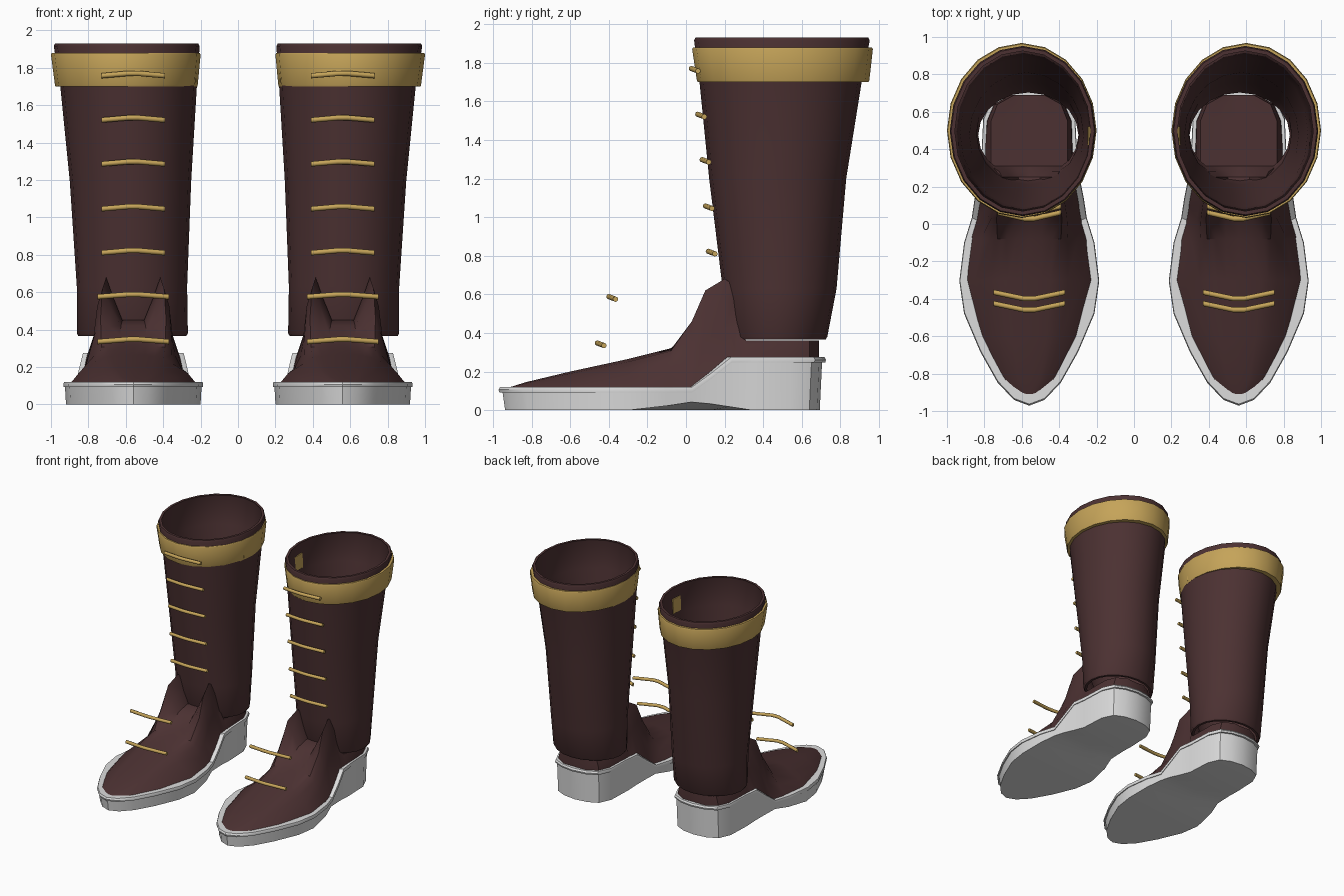
import bpy, bmesh, math

cube = bpy.data.objects.get("Cube")
if cube:
    bpy.data.objects.remove(cube, do_unlink=True)


def material(name, rgb):
    m = bpy.data.materials.new(name)
    m.use_nodes = True
    m.diffuse_color = (*rgb, 1)
    bsdf = m.node_tree.nodes["Principled BSDF"]
    bsdf.inputs["Base Color"].default_value = (*rgb, 1)
    bsdf.inputs["Roughness"].default_value = 0.7
    return m


LEATHER = material("dark brown leather", (0.072, 0.031, 0.032))
GOLD = material("gold trim", (0.56, 0.37, 0.1))
SOLE = material("light grey sole", (0.72, 0.72, 0.72))


def loft(name, rings, mat, side, ring_closed=True, caps=False, angle=40):
    """Skin a list of equal-length point rings; side = -1 mirrors across x."""
    bm = bmesh.new()
    rows = [[bm.verts.new((side * x, y, z)) for x, y, z in r] for r in rings]
    n = len(rows[0])
    for a, b in zip(rows, rows[1:]):
        for i in range(n if ring_closed else n - 1):
            j = (i + 1) % n
            bm.faces.new((a[i], a[j], b[j], b[i]))
    if caps:
        bm.faces.new(rows[0])
        bm.faces.new(rows[-1])
    bmesh.ops.remove_doubles(bm, verts=bm.verts, dist=0.0005)
    bmesh.ops.recalc_face_normals(bm, faces=bm.faces)
    mesh = bpy.data.meshes.new(name)
    bm.to_mesh(mesh)
    bm.free()
    mesh.materials.append(mat)
    ob = bpy.data.objects.new(("left_" if side > 0 else "right_") + name, mesh)
    bpy.context.collection.objects.link(ob)
    bpy.ops.object.select_all(action='DESELECT')
    ob.select_set(True)
    bpy.context.view_layer.objects.active = ob
    bpy.ops.object.shade_smooth_by_angle(angle=math.radians(angle))
    return ob


def ellipse(z, cx, cy, rx, ry, n=20):
    return [(cx + rx * math.cos(math.tau * i / n),
             cy + ry * math.sin(math.tau * i / n), z) for i in range(n)]


def lerp_table(table, t):
    if t <= table[0][0]:
        return table[0][1]
    for (a, u), (b, v) in zip(table, table[1:]):
        if t <= b:
            return u + (v - u) * (t - a) / (b - a)
    return table[-1][1]


FOOT_X = 0.56
# Half outline of the foot: y, half width
OUTLINE = [(-.95, 0), (-.92, .08), (-.83, .165), (-.67, .255), (-.47, .34),
           (-.3, .365), (-.1, .34), (.03, .30), (.13, .285), (.23, .265),
           (.34, .25), (.55, .24), (.65, .195), (.69, .11), (.705, 0)]


def sole_top(y):
    return lerp_table([(.04, .12), (.23, .275)], y)


def sole_ring(scale, height, flatten=1):
    loop = OUTLINE + [(y, -w) for y, w in OUTLINE[-2:0:-1]]
    return [(FOOT_X + w * scale * flatten, (y + .1) * scale - .1, height(y))
            for y, w in loop]


def make_sole(side):
    arch = lambda y: .045 * max(0, 1 - abs(y - .05) / .3)
    under_welt = lambda y: sole_top(y) - .028
    rings = [sole_ring(.985, lambda y: 0, 0), sole_ring(.985, arch),
             sole_ring(1, under_welt), sole_ring(1.02, under_welt),
             sole_ring(1.025, lambda y: sole_top(y) - .014),
             sole_ring(1.015, sole_top), sole_ring(.95, sole_top),
             sole_ring(.95, sole_top, 0)]
    loft("sole", rings, SOLE, side, angle=35)


# Upper stations: y, flap x, flap z, middle z, bulge of the side wall
UPPER = [(-.91, .03, .118, .12, .7), (-.83, .08, .14, .145, .7),
         (-.6, .13, .19, .2, .7), (-.3, .16, .25, .265, .7),
         (-.08, .17, .305, .32, .6), (.03, .175, .46, .37, .45),
         (.1, .165, .62, .42, .42), (.2, .145, .68, .45, .4),
         (.25, .145, .65, .44, .4), (.28, .16, .52, .4, .45),
         (.31, .205, .36, .355, .7), (.55, .205, .36, .355, .8),
         (.64, .17, .36, .355, .8), (.69, .08, .36, .355, .8)]


def make_upper(side):
    rings = []
    for y, fx, fz, mz, bulge in UPPER:
        w = max(lerp_table(OUTLINE, y) * .95, fx + .005)
        base = sole_top(y) - .02
        half = [(w, base),
                (fx + (w - fx) * bulge, base + (fz - base) * .45),
                (fx + (w - fx) * .25, base + (fz - base) * .8),
                (fx, fz), (fx * .72, mz + (fz - mz) * .5), (fx * .4, mz)]
        full = half + [(0, mz)] + [(-x, z) for x, z in reversed(half)]
        rings.append([(FOOT_X + x, y, z) for x, z in full])
    loft("foot_upper", rings, LEATHER, side, caps=True, angle=35)


def make_shaft(side):
    # z, centre x, centre y, radius x, radius y
    outer = [(.365, .565, .475, .288, .248), (.38, .565, .475, .297, .257),
             (.63, .567, .485, .295, .295), (1.2, .575, .475, .325, .355),
             (1.7, .585, .49, .365, .42), (1.915, .595, .497, .39, .455),
             (1.93, .595, .497, .383, .448)]
    inner = [(z, cx, cy, rx - .02, ry - .02)
             for z, cx, cy, rx, ry in reversed(outer)]
    rings = [ellipse(*r) for r in outer + inner]
    loft("boot_shaft", rings + rings[:1], LEATHER, side)


def make_collar(side):
    rings = [(1.7, .59, .49, .36, .41), (1.7, .597, .503, .379, .443),
             (1.71, .597, .503, .382, .447), (1.87, .6, .5, .4, .468),
             (1.88, .6, .5, .396, .463), (1.88, .595, .497, .375, .435)]
    loft("gold_collar", [ellipse(*r) for r in rings], GOLD, side)
    # Small tab on the inner wall of the shaft
    patch = [[(x + lean, y, z) for x, y in
              ((.222, .4), (.244, .4), (.244, .52), (.222, .52))]
             for z, lean in ((1.72, .004), (1.84, -.003))]
    loft("inner_tab", patch, GOLD, side, caps=True)


def make_laces(side):
    # z, y at the ends, half length
    laces = [(.335, -.425, .19), (.575, -.365, .19), (.81, .15, .17),
             (1.045, .135, .17), (1.285, .118, .17), (1.52, .095, .17),
             (1.757, .062, .17)]
    for k, (z, y, half) in enumerate(laces):
        rings = []
        for t in (-1, -.15, .15, 1):
            mid = 1 - abs(t)
            rings.append([(FOOT_X + half * t,
                           y - .04 * mid + .014 * math.cos(a),
                           z + .015 * mid + .014 * math.sin(a))
                          for a in (math.tau * i / 8 for i in range(8))])
        loft(f"lace_{k + 1}", rings, GOLD, side, caps=True, angle=50)


for side in (1, -1):
    make_sole(side)
    make_upper(side)
    make_shaft(side)
    make_collar(side)
    make_laces(side)
